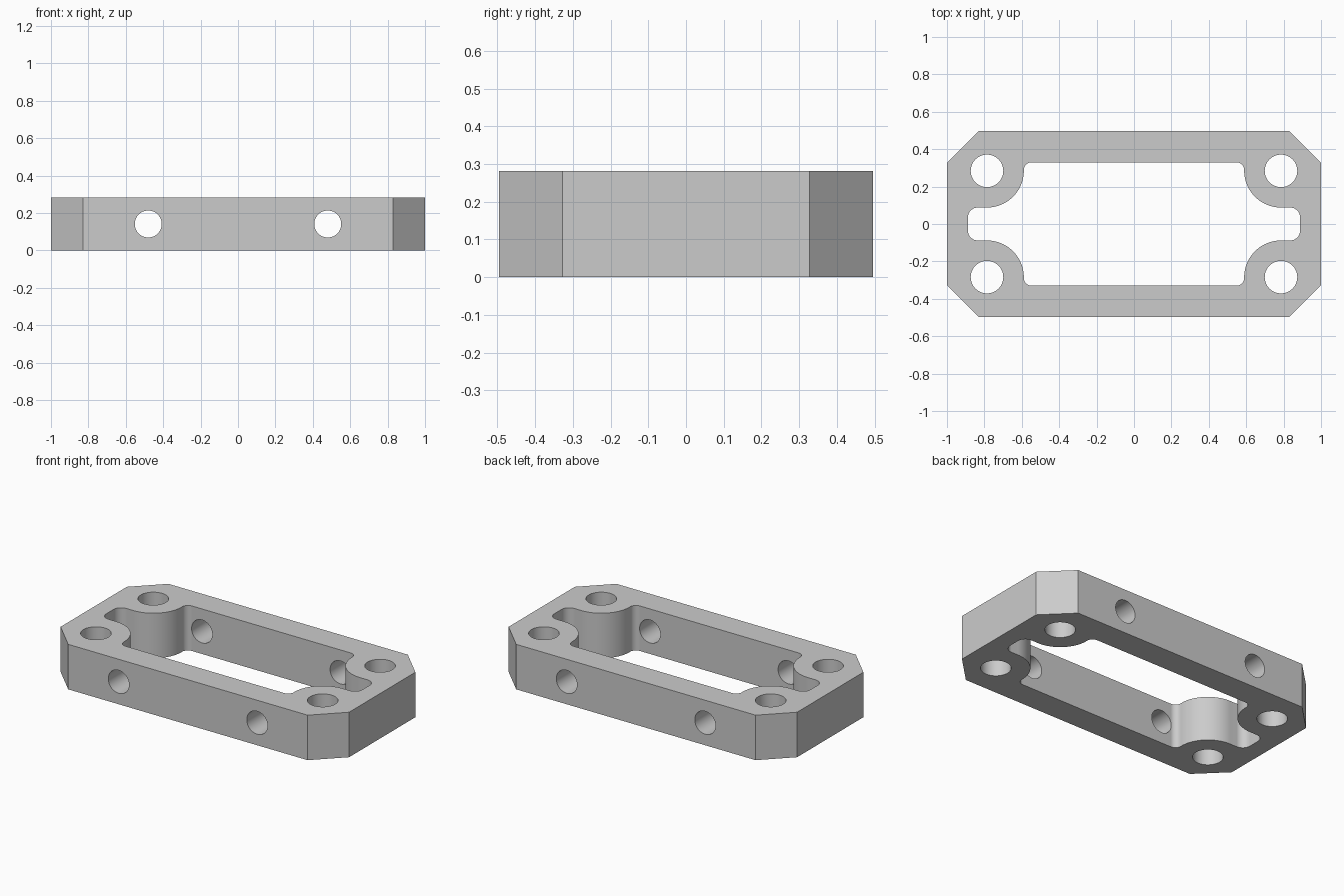
import bpy, bmesh
from math import sin, cos, pi, radians
from mathutils import Matrix

if "Cube" in bpy.data.objects:
    bpy.data.objects.remove(bpy.data.objects["Cube"])

H = 0.282                      # frame height
W, D = 1.0, 0.496              # half width, half depth


def arc(cx, cy, r, a0, a1, n):
    return [(cx + r * cos(radians(a0 + (a1 - a0) * i / n)),
             cy + r * sin(radians(a0 + (a1 - a0) * i / n))) for i in range(n + 1)]


def mirror4(quarter):
    """Complete a closed outline from its +x +y quarter (ordered from top to right)."""
    right = quarter + [(x, -y) for x, y in reversed(quarter)]
    return right + [(-x, y) for x, y in reversed(right)]


def prism(name, outline, z0, z1):
    bm = bmesh.new()
    face = bm.faces.new([bm.verts.new((x, y, z0)) for x, y in outline])
    top = bmesh.ops.extrude_face_region(bm, geom=[face])
    verts = [g for g in top["geom"] if isinstance(g, bmesh.types.BMVert)]
    bmesh.ops.translate(bm, verts=verts, vec=(0, 0, z1 - z0))
    bmesh.ops.recalc_face_normals(bm, faces=bm.faces)
    mesh = bpy.data.meshes.new(name)
    bm.to_mesh(mesh)
    bm.free()
    obj = bpy.data.objects.new(name, mesh)
    bpy.context.collection.objects.link(obj)
    return obj


def circle(cx, cy, r, n=48):
    return arc(cx, cy, r, 0, 360 * (n - 1) / n, n - 1)


# Chamfered outer block
frame = prism("frame", mirror4([(0.83, D), (W, 0.328)]), 0, H)

# Central opening, curving around the four screw bosses into end slots
opening = (arc(0.55, 0.29, 0.039, 90, 0, 8)
           + arc(0.786, 0.285, 0.197, 180, 270, 24)
           + arc(0.835, 0.035, 0.053, 90, 0, 8))
cutters = [prism("opening_cutter", mirror4(opening), -0.1, H + 0.1)]

# Vertical screw holes in the corners and cross holes through the long walls
for sx in (-1, 1):
    for sy in (-1, 1):
        cutters.append(prism("screw_hole_cutter",
                             circle(sx * 0.786, sy * 0.284, 0.087), -0.1, H + 0.1))
    hole = prism("cross_hole_cutter", circle(0, 0, 0.072), -0.7, 0.7)
    hole.data.transform(Matrix.Translation((sx * 0.48, 0, H / 2)) @ Matrix.Rotation(pi / 2, 4, 'X'))
    cutters.append(hole)

# Cut everything out of the frame
bpy.context.view_layer.objects.active = frame
frame.select_set(True)
for cutter in cutters:
    cutter.hide_render = True
    mod = frame.modifiers.new("cut", 'BOOLEAN')
    mod.operation = 'DIFFERENCE'
    mod.solver = 'EXACT'
    mod.object = cutter
    bpy.ops.object.modifier_apply(modifier=mod.name)
    bpy.data.objects.remove(cutter)

# Smooth curved walls, crisp edges
bpy.ops.object.shade_smooth_by_angle(angle=radians(30))
weighted = frame.modifiers.new("weighted_normals", 'WEIGHTED_NORMAL')
weighted.keep_sharp = True
